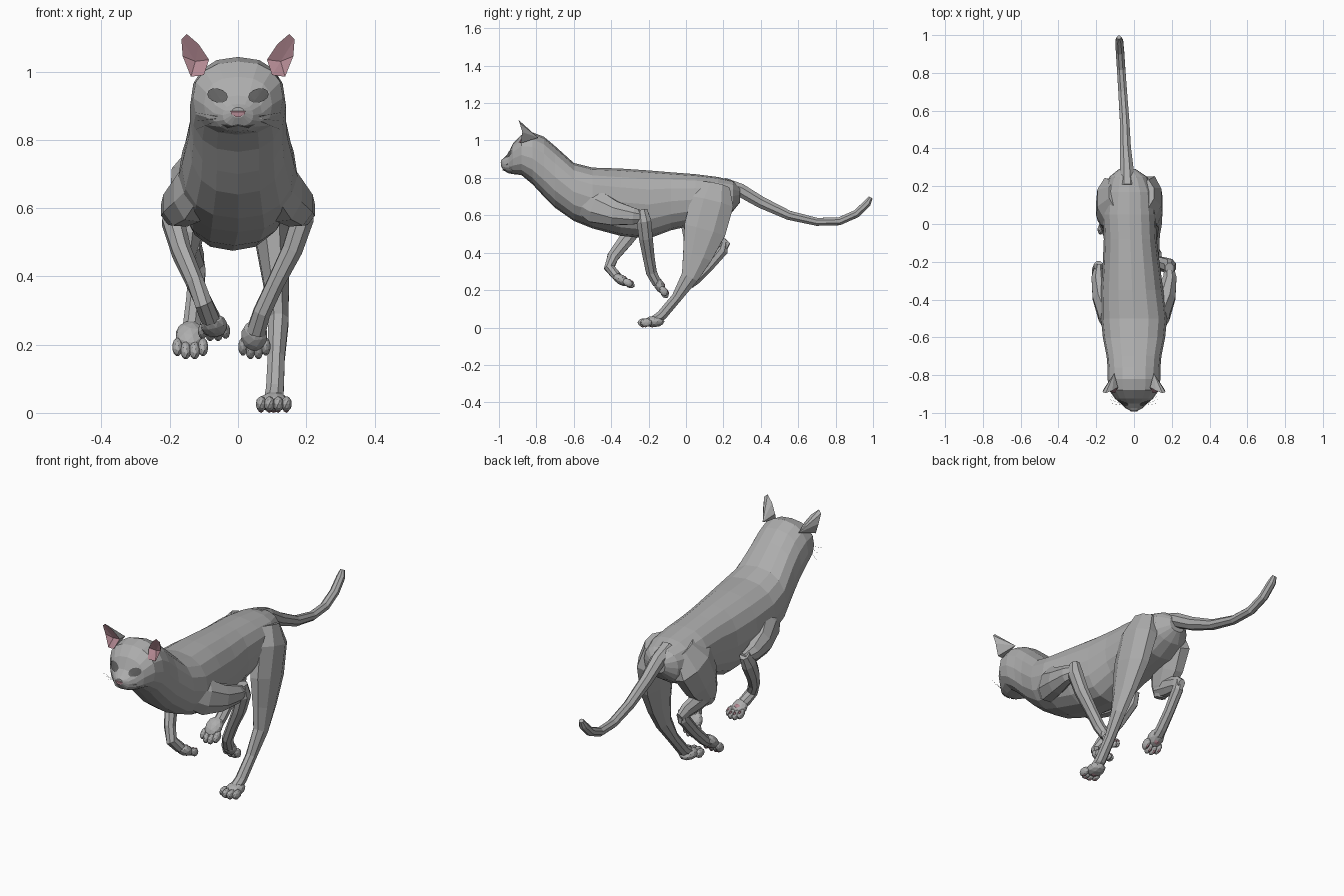
import bpy, bmesh, math
from mathutils import Vector, Matrix
from mathutils.bvhtree import BVHTree

def material(name, col):
    m = bpy.data.materials.new(name)
    m.diffuse_color = (*col, 1)
    return m

GREY = material("grey fur", (0.42, 0.42, 0.42))
PINK = material("pink skin", (0.45, 0.25, 0.29))
DARK = material("dark eye", (0.12, 0.12, 0.12))

def finish(name, bm, mats, recalc=True):
    if recalc:
        bmesh.ops.recalc_face_normals(bm, faces=bm.faces)
    me = bpy.data.meshes.new(name)
    bm.to_mesh(me)
    bm.free()
    for m in mats:
        me.materials.append(m)
    ob = bpy.data.objects.new(name, me)
    bpy.context.collection.objects.link(ob)
    return ob

def skin(bm, rings):
    """Join rings of points into a closed surface."""
    vs = [[bm.verts.new(p) for p in r] for r in rings]
    n = len(vs[0])
    for a, b in zip(vs, vs[1:]):
        for i in range(n):
            j = (i + 1) % n
            bm.faces.new((a[i], a[j], b[j], b[i]))
    bm.faces.new(vs[0])
    bm.faces.new(vs[-1])

def limb(name, path, sides=8, mat=GREY):
    """Tube through (x, y, z, side radius, depth radius) points."""
    pts = [Vector(p[:3]) for p in path]
    rings = []
    for i, p in enumerate(path):
        t = (pts[min(i + 1, len(pts) - 1)] - pts[max(i - 1, 0)]).normalized()
        u = Vector((1, 0, 0))
        u = (u - t * t.dot(u)).normalized()
        v = t.cross(u)
        rings.append([pts[i] + u * p[3] * math.cos(a) + v * p[4] * math.sin(a)
                      for a in (2 * math.pi * (k + 0.5) / sides for k in range(sides))])
    bm = bmesh.new()
    skin(bm, rings)
    return finish(name, bm, [mat])

# Body, neck and head: (y, top z, bottom z, half width, centre x)
stations = [
    (-0.99, 0.895, 0.865, 0.018, 0), (-0.975, 0.905, 0.84, 0.045, 0),
    (-0.95, 0.93, 0.825, 0.07, 0), (-0.925, 0.985, 0.82, 0.1, 0),
    (-0.88, 1.03, 0.815, 0.132, 0), (-0.82, 1.043, 0.765, 0.14, 0),
    (-0.76, 1.02, 0.70, 0.14, 0), (-0.7, 0.97, 0.64, 0.145, 0),
    (-0.6, 0.88, 0.57, 0.165, 0), (-0.5, 0.855, 0.53, 0.175, 0),
    (-0.35, 0.85, 0.49, 0.165, -0.01), (-0.2, 0.84, 0.475, 0.15, -0.015),
    (-0.08, 0.83, 0.52, 0.14, -0.02), (0.05, 0.82, 0.55, 0.14, -0.025),
    (0.17, 0.805, 0.57, 0.13, -0.025), (0.25, 0.785, 0.62, 0.1, -0.03),
    (0.29, 0.75, 0.67, 0.045, -0.035)]

def sq(c):
    return math.copysign(abs(c) ** 0.85, c)

rings = []
for y, top, bot, w, cx in stations:
    rings.append([(cx + w * sq(math.cos(a)), y, (top + bot) / 2 + (top - bot) / 2 * sq(math.sin(a)))
                  for a in (2 * math.pi * k / 16 for k in range(16))])
bm = bmesh.new()
skin(bm, rings)
bmesh.ops.recalc_face_normals(bm, faces=bm.faces)
tree = BVHTree.FromBMesh(bm)
finish("body_and_head", bm, [GREY])

def decal(name, outline, mat):
    """Thin plate laid on the face; outline in (x, z)."""
    n = len(outline)
    cx = sum(p[0] for p in outline) / n
    cz = sum(p[1] for p in outline) / n

    def put(x, z):
        hit = tree.ray_cast(Vector((x, -2, z)), Vector((0, 1, 0)))[0]
        return bm.verts.new((x, (hit.y if hit else -0.93) - 0.005, z))
    bm = bmesh.new()
    mid = put(cx, cz)
    prev = None
    for f in (0.33, 0.67, 1):
        ring = [put(cx + (x - cx) * f, cz + (z - cz) * f) for x, z in outline]
        for i in range(n):
            j = (i + 1) % n
            bm.faces.new((mid, ring[i], ring[j]) if prev is None
                         else (prev[i], ring[i], ring[j], prev[j]))
        prev = ring
    bm.normal_update()
    if sum(f.normal.y for f in bm.faces) > 0:
        bmesh.ops.reverse_faces(bm, faces=bm.faces)
    finish(name, bm, [mat], recalc=False)

# Face details
for s, side in ((-1, "left"), (1, "right")):
    eye = []
    for k in range(12):
        a = 2 * math.pi * k / 12
        dx, dz = 0.03 * math.cos(a), 0.021 * math.sin(a)
        eye.append((s * (0.06 + dx), 0.93 + dz + dx * 0.15))
    decal("eye_" + side, eye, DARK)
    decal("mouth_" + side, [(0, 0.846), (s * 0.025, 0.84), (s * 0.05, 0.846),
                            (s * 0.03, 0.834), (0, 0.841)], DARK)
decal("nose", [(-0.022, 0.884), (0.022, 0.884), (0.02, 0.876), (0.006, 0.867),
               (-0.006, 0.867), (-0.02, 0.876)], PINK)

# Ears: hollow front in pink, back in fur
for s, side in ((-1, "left"), (1, "right")):
    bm = bmesh.new()
    P = {k: bm.verts.new((s * x, y, z)) for k, (x, y, z) in {
        "inner": (0.085, -0.865, 1.035), "slope": (0.115, -0.882, 1.08),
        "tip": (0.15, -0.895, 1.11), "tip2": (0.166, -0.89, 1.095),
        "outer": (0.162, -0.875, 1.045), "low": (0.138, -0.885, 0.985),
        "front": (0.1, -0.895, 0.99), "deep": (0.125, -0.862, 1.03),
        "back": (0.105, -0.79, 1.015)}.items()}
    rim = ["inner", "slope", "tip", "tip2", "outer", "low", "front"]
    for a, b in zip(rim, rim[1:] + rim[:1]):
        bm.faces.new((P[a], P[b], P["deep"])).material_index = 1
        bm.faces.new((P[b], P[a], P["back"]))
    finish("ear_" + side, bm, [GREY, PINK])
    # Whiskers
    for k in range(3):
        limb("whisker_%s_%d" % (side, k + 1),
             [(s * 0.04, -0.962, 0.865, 0.0008, 0.0008),
              (s * 0.125, -0.95 + 0.02 * k, 0.88 - 0.025 * k, 0.0004, 0.0004)], 3)

# Tail
limb("tail", [(-0.035, 0.2, 0.765, 0.045, 0.04), (-0.038, 0.29, 0.735, 0.038, 0.038),
              (-0.045, 0.4, 0.67, 0.031, 0.034), (-0.05, 0.55, 0.6, 0.027, 0.027),
              (-0.06, 0.7, 0.565, 0.025, 0.023), (-0.068, 0.82, 0.568, 0.024, 0.023),
              (-0.074, 0.91, 0.608, 0.024, 0.023), (-0.078, 0.97, 0.665, 0.022, 0.021),
              (-0.08, 0.988, 0.695, 0.012, 0.012)])

# Front legs
for s, side in ((-1, "left"), (1, "right")):
    limb("upper_arm_" + side,
         [(s * 0.10, -0.56, 0.68, 0.05, 0.07), (s * 0.135, -0.48, 0.645, 0.06, 0.095),
          (s * 0.17, -0.38, 0.61, 0.055, 0.07), (s * 0.19, -0.28, 0.595, 0.038, 0.048),
          (s * 0.185, -0.215, 0.59, 0.022, 0.03)])
limb("forearm_right", [(0.188, -0.235, 0.63, 0.025, 0.03), (0.19, -0.225, 0.57, 0.035, 0.042),
                       (0.16, -0.215, 0.48, 0.032, 0.04), (0.11, -0.2, 0.38, 0.027, 0.034),
                       (0.07, -0.185, 0.295, 0.027, 0.031), (0.052, -0.155, 0.235, 0.03, 0.026)])
limb("forearm_left", [(-0.188, -0.22, 0.61, 0.025, 0.03), (-0.19, -0.25, 0.56, 0.035, 0.045),
                      (-0.165, -0.32, 0.47, 0.03, 0.042), (-0.125, -0.39, 0.38, 0.027, 0.034),
                      (-0.1, -0.41, 0.32, 0.028, 0.03), (-0.08, -0.37, 0.275, 0.03, 0.027)])

# Hind legs: right one planted, left one swinging
limb("hind_leg_right", [(0.06, 0.16, 0.76, 0.05, 0.08), (0.085, 0.14, 0.67, 0.065, 0.125),
                        (0.1, 0.1, 0.52, 0.055, 0.122), (0.112, 0.06, 0.38, 0.04, 0.085),
                        (0.118, 0.02, 0.27, 0.033, 0.05), (0.112, -0.05, 0.16, 0.027, 0.03),
                        (0.108, -0.13, 0.065, 0.028, 0.03), (0.105, -0.17, 0.04, 0.03, 0.025)])
limb("thigh_left", [(-0.09, 0.16, 0.76, 0.05, 0.08), (-0.13, 0.13, 0.68, 0.072, 0.13),
                    (-0.145, 0.08, 0.58, 0.06, 0.115), (-0.15, 0.04, 0.5, 0.045, 0.075),
                    (-0.15, 0.02, 0.45, 0.025, 0.035)])
limb("shank_left", [(-0.15, 0.02, 0.5, 0.04, 0.05), (-0.14, 0.11, 0.475, 0.036, 0.05),
                    (-0.125, 0.185, 0.45, 0.028, 0.04), (-0.12, 0.225, 0.43, 0.018, 0.025)])
limb("metatarsal_left", [(-0.12, 0.205, 0.46, 0.02, 0.022), (-0.12, 0.195, 0.415, 0.027, 0.034),
                         (-0.128, 0.12, 0.325, 0.026, 0.029), (-0.135, 0.05, 0.255, 0.028, 0.028),
                         (-0.138, 0.02, 0.23, 0.03, 0.025)])

def paw(name, loc, pitch, scale=1.0):
    """Palm, four toes and pink pads, pointing to -y before pitching down."""
    bm = bmesh.new()
    M = Matrix.Translation(loc) @ Matrix.Rotation(math.radians(pitch), 4, 'X') @ Matrix.Scale(scale, 4)

    def blob(c, r, idx=0, sub=1):
        old = set(bm.faces)
        m = M @ Matrix.Translation(c) @ Matrix.Diagonal((*r, 1))
        bmesh.ops.create_icosphere(bm, subdivisions=sub, radius=1, matrix=m)
        for f in bm.faces:
            if f not in old:
                f.material_index = idx
    blob((0, 0.015, 0.002), (0.044, 0.055, 0.03), sub=2)
    blob((0, 0.005, -0.02), (0.02, 0.018, 0.01), 1)
    for x, y in ((-0.037, -0.028), (-0.013, -0.042), (0.013, -0.042), (0.037, -0.028)):
        blob((x, y, -0.004), (0.016, 0.032, 0.023), sub=2)
        blob((x, y - 0.004, -0.022), (0.009, 0.012, 0.008), 1)
    finish(name, bm, [GREY, PINK])

paw("hind_paw_right", (0.105, -0.185, 0.03), 0)
paw("hind_paw_left", (-0.14, -0.01, 0.215), 42)
paw("front_paw_right", (0.048, -0.135, 0.215), 118, 0.9)
paw("front_paw_left", (-0.07, -0.335, 0.25), 148, 0.9)
